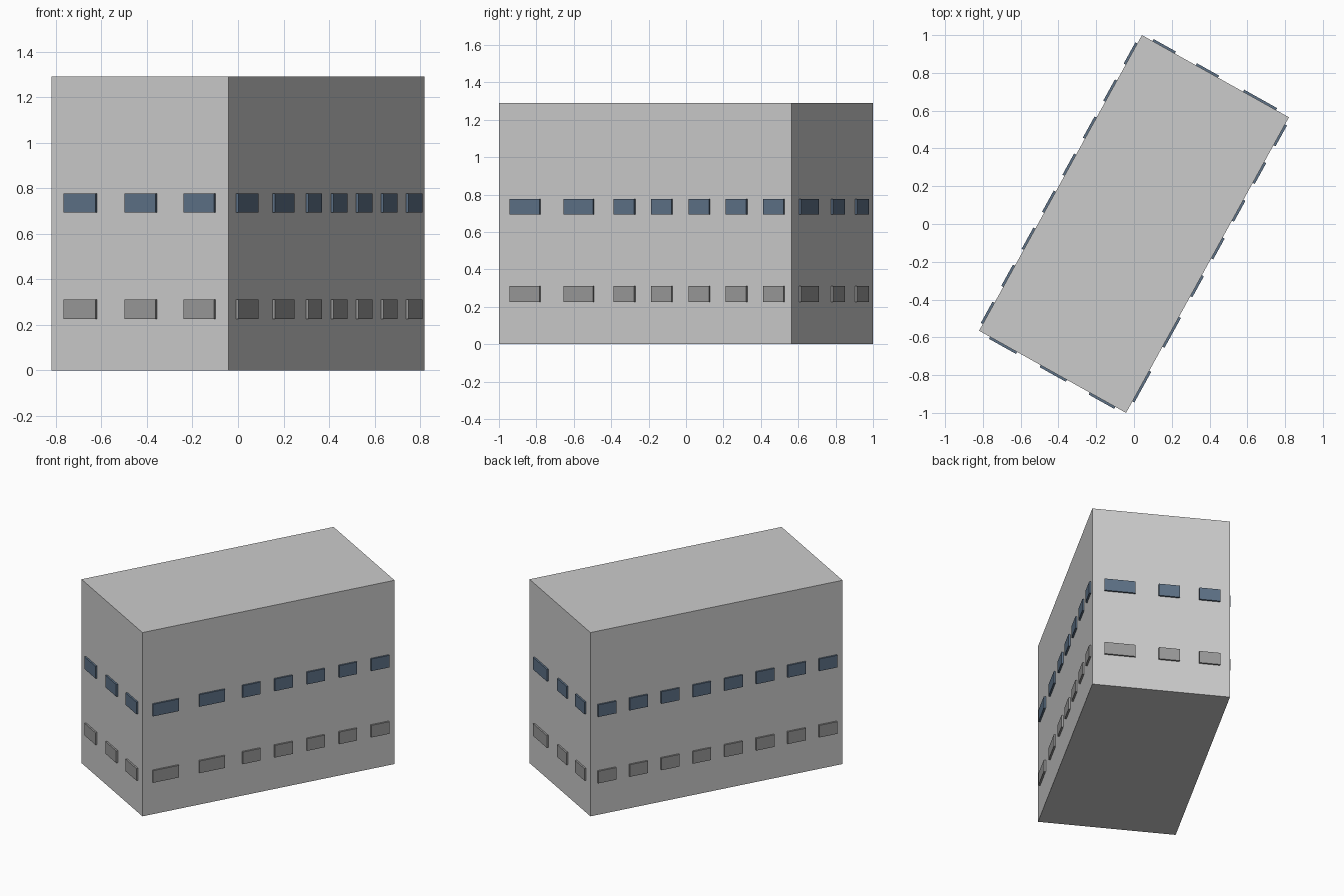
import bpy, bmesh
from mathutils import Vector

if "Cube" in bpy.data.objects:
    bpy.data.objects.remove(bpy.data.objects["Cube"])

HEIGHT, DEPTH = 1.29, 0.012
# Footprint corners, counter-clockwise from the left
A, B = Vector((-0.82, -0.565)), Vector((-0.042, -1.0))
C, D = -A, -B

# Per wall: start corner, end corner, (offset, width) of each window
WALLS = {
    "front": (A, B, [(0.067, 0.163), (0.374, 0.158), (0.671, 0.155)]),
    "right": (B, C, [(0.07, 0.184), (0.40, 0.18)]
              + [(0.706 + 0.228 * i, 0.126) for i in range(5)]),
    "back": (C, D, [(0.078, 0.20), (0.43, 0.135), (0.692, 0.135)]),
    "left": (D, A, [(0.05 + 0.224 * i, 0.128) for i in range(8)]),
}


def material(name, rgb):
    mat = bpy.data.materials.new(name)
    mat.diffuse_color = (*rgb, 1)
    mat.use_nodes = True
    mat.node_tree.nodes["Principled BSDF"].inputs["Base Color"].default_value = mat.diffuse_color
    return mat


def add_prism(bm, footprint, z0, z1):
    """Extrude a counter-clockwise footprint from z0 to z1."""
    face = bm.faces.new([bm.verts.new((p.x, p.y, z0)) for p in footprint])
    ext = bmesh.ops.extrude_face_region(bm, geom=[face], use_keep_orig=True)
    top = [v for v in ext["geom"] if isinstance(v, bmesh.types.BMVert)]
    bmesh.ops.translate(bm, verts=top, vec=(0, 0, z1 - z0))


def finish(bm, name, mat=None):
    bmesh.ops.recalc_face_normals(bm, faces=bm.faces[:])
    mesh = bpy.data.meshes.new(name)
    bm.to_mesh(mesh)
    bm.free()
    obj = bpy.data.objects.new(name, mesh)
    bpy.context.collection.objects.link(obj)
    if mat:
        mesh.materials.append(mat)
    return obj


# Building block
bm = bmesh.new()
add_prism(bm, [A, B, C, D], 0, HEIGHT)
finish(bm, "building_body")

# Two rows of raised window panels on every wall
glass = material("blue_glass", (0.11, 0.165, 0.24))
panel = material("grey_panel", (0.32, 0.32, 0.32))
ROWS = [("lower_windows", 0.226, 0.311, panel), ("upper_windows", 0.692, 0.777, glass)]

for row, z0, z1, mat in ROWS:
    for side, (start, end, windows) in WALLS.items():
        along = (end - start).normalized()
        out = Vector((along.y, -along.x))
        bm = bmesh.new()
        for offset, width in windows:
            p = start + along * offset
            q = p + along * width
            # Slightly embedded in the wall so no gap shows
            i, o = -out * 0.004, out * DEPTH
            add_prism(bm, [p + i, p + o, q + o, q + i], z0, z1)
        finish(bm, f"{side}_{row}", mat)
